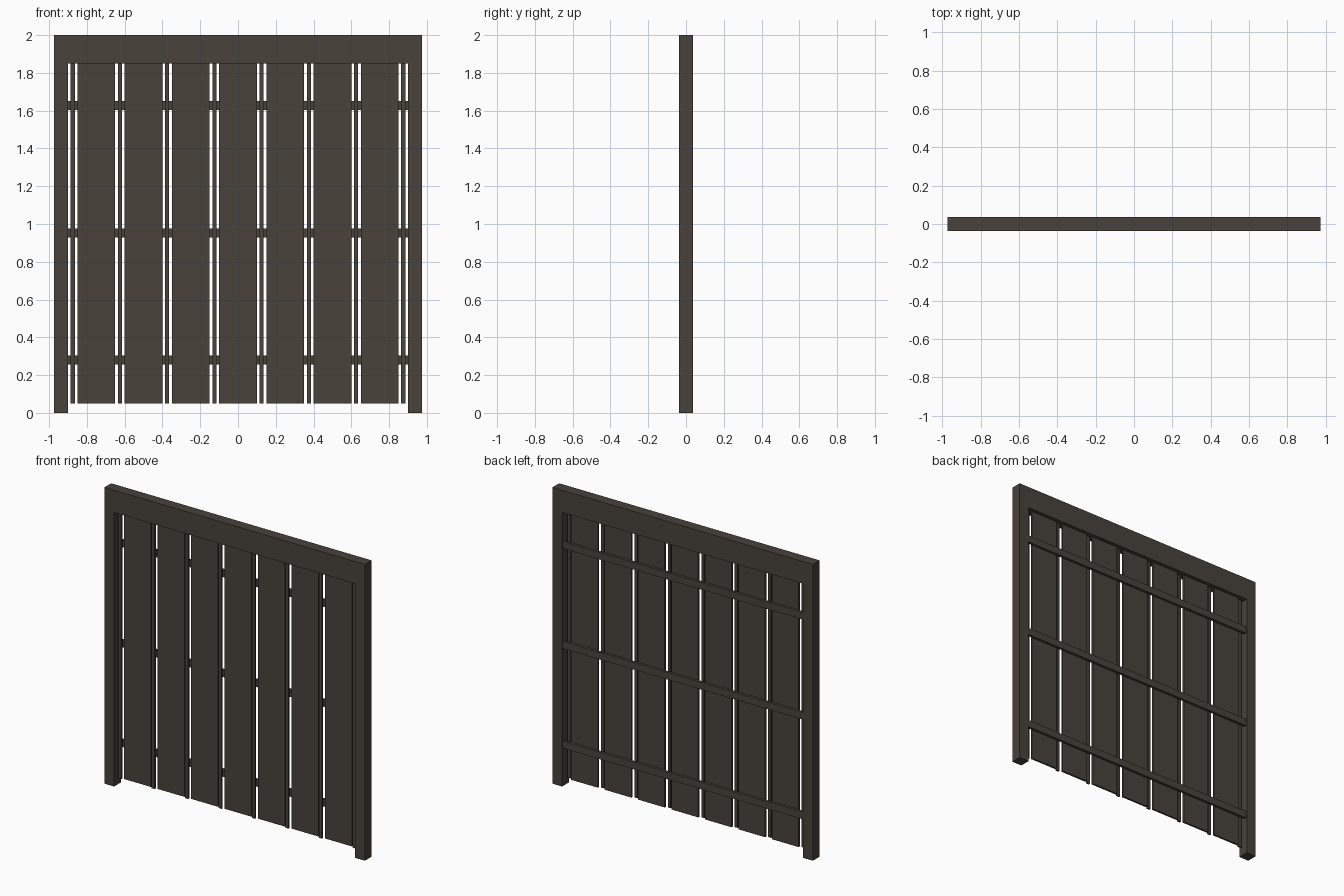
import bpy
import bmesh

cube = bpy.data.objects.get("Cube")
if cube:
    bpy.data.objects.remove(cube, do_unlink=True)

# One dark stained timber colour
wood = bpy.data.materials.new("dark_stained_wood")
wood.use_nodes = True
colour = (0.065, 0.054, 0.043, 1.0)
wood.diffuse_color = colour
shader = next(n for n in wood.node_tree.nodes if n.type == 'BSDF_PRINCIPLED')
shader.inputs["Base Color"].default_value = colour
shader.inputs["Roughness"].default_value = 0.8

HALF_WIDTH = 0.973
HALF_DEPTH = 0.036
INNER = 0.9
BEAM_Z = 1.85
PITCH = 0.25
BOARD = 0.0125


def extrude_profile(name, points, y0, y1):
    """Extrude a closed XZ outline from y0 back to y1."""
    bm = bmesh.new()
    face = bm.faces.new([bm.verts.new((x, y0, z)) for x, z in points])
    result = bmesh.ops.extrude_face_region(bm, geom=[face])
    moved = [v for v in result["geom"] if isinstance(v, bmesh.types.BMVert)]
    bmesh.ops.translate(bm, verts=moved, vec=(0, y1 - y0, 0))
    bmesh.ops.recalc_face_normals(bm, faces=bm.faces)
    mesh = bpy.data.meshes.new(name)
    bm.to_mesh(mesh)
    bm.free()
    mesh.materials.append(wood)
    obj = bpy.data.objects.new(name, mesh)
    bpy.context.collection.objects.link(obj)
    return obj


def board(name, x0, x1, z0, z1, y0, y1):
    return extrude_profile(name, [(x0, z0), (x1, z0), (x1, z1), (x0, z1)], y0, y1)


# Two posts and the deep top beam, as one seamless arch
half = [(HALF_WIDTH, 2.0), (HALF_WIDTH, 0), (INNER, 0), (INNER, BEAM_Z)]
outline = half + [(-x, z) for x, z in reversed(half)]
extrude_profile("frame", outline, -HALF_DEPTH, HALF_DEPTH)

# Wide upright planks
for i in range(7):
    x = (i - 3) * PITCH
    board(f"plank_{i + 1}", x - 0.1, x + 0.1, 0.05, BEAM_Z, 0, BOARD)

# Narrow slats in front of the gaps
for i in range(8):
    x = (i - 3.5) * PITCH
    board(f"slat_{i + 1}", x - 0.011, x + 0.011, 0.05, BEAM_Z, -BOARD, 0)

# Horizontal rails behind the planks
for name, z in (("lower", 0.28), ("middle", 0.953), ("upper", 1.628)):
    board(f"{name}_rail", -INNER, INNER, z - 0.024, z + 0.024, BOARD, 0.03)
